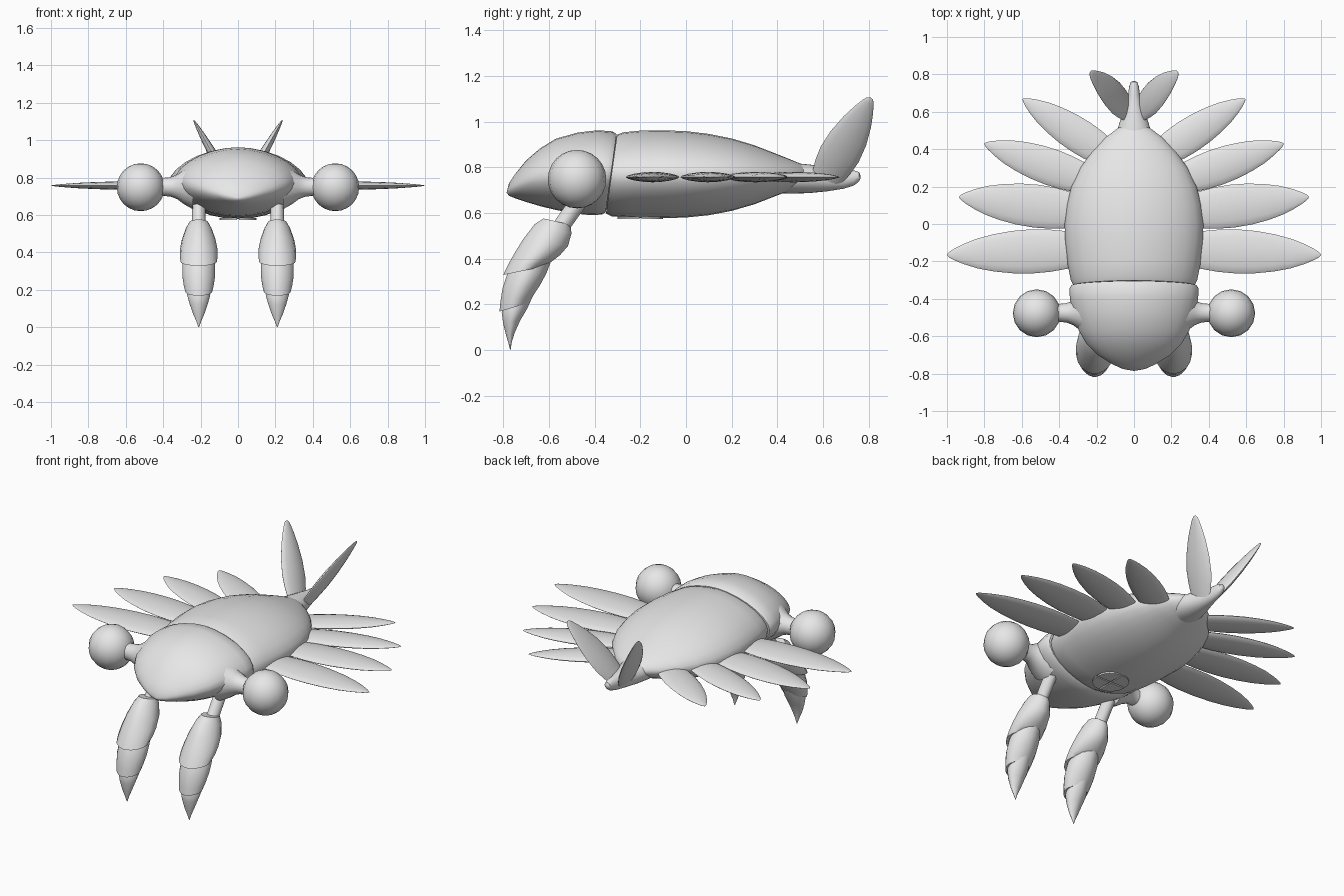
import bpy, bmesh, math
from mathutils import Vector as V

if "Cube" in bpy.data.objects:
    bpy.data.objects.remove(bpy.data.objects["Cube"])

grey = bpy.data.materials.new("shell grey")
grey.diffuse_color = (0.8, 0.8, 0.8, 1)
grey.use_nodes = True
grey.node_tree.nodes["Principled BSDF"].inputs["Base Color"].default_value = grey.diffuse_color


def finish(name, bm, angle=40):
    bmesh.ops.remove_doubles(bm, verts=bm.verts, dist=1e-5)
    bmesh.ops.recalc_face_normals(bm, faces=bm.faces)
    me = bpy.data.meshes.new(name)
    bm.to_mesh(me)
    bm.free()
    me.materials.append(grey)
    ob = bpy.data.objects.new(name, me)
    bpy.context.collection.objects.link(ob)
    bpy.ops.object.select_all(action='DESELECT')
    ob.select_set(True)
    bpy.context.view_layer.objects.active = ob
    bpy.ops.object.shade_smooth_by_angle(angle=math.radians(angle))
    return ob


def ring(c, u, v, n=20, p=2.0):
    """Super-ellipse around c with half axes u and v."""
    pts = []
    for i in range(n):
        a = math.tau * i / n
        co, si = math.cos(a), math.sin(a)
        pts.append(V(c) + V(u) * math.copysign(abs(co) ** (2 / p), co)
                   + V(v) * math.copysign(abs(si) ** (2 / p), si))
    return pts


def loft(name, rings, angle=40, side=1):
    bm = bmesh.new()
    rows = [[bm.verts.new((q.x * side, q.y, q.z)) for q in r] for r in rings]
    n = len(rows[0])
    for a, b in zip(rows, rows[1:]):
        for i in range(n):
            j = (i + 1) % n
            bm.faces.new((a[i], a[j], b[j], b[i]))
    bm.faces.new(rows[0])
    bm.faces.new(rows[-1])
    return finish(name, bm, angle)


def hull(name, stations, p=1.8):
    """Stations: y, top, bottom, half width, lean."""
    rings = []
    for y, top, bot, w, lean in stations:
        h = (top - bot) / 2
        rings.append(ring((0, y, (top + bot) / 2), (w, 0, 0), (0, lean * h, h), 28, p))
    loft(name, rings)


# Head shield, trunk and tail stump
hull("head", [
    (-.785, .692, .688, .004, 0), (-.775, .73, .675, .06, 0), (-.75, .768, .665, .115, 0),
    (-.70, .83, .648, .195, 0), (-.64, .882, .63, .255, 0), (-.57, .925, .613, .295, 0),
    (-.48, .952, .597, .325, .03), (-.40, .962, .59, .343, .08), (-.345, .957, .593, .345, .13),
    (-.328, .945, .603, .335, .14), (-.325, .91, .64, .28, .14)])
hull("body", [
    (-.328, .90, .63, .27, .14), (-.326, .943, .597, .325, .14), (-.30, .953, .585, .338, .14),
    (-.22, .96, .579, .354, .08), (-.10, .962, .577, .368, 0), (0, .958, .58, .371, 0),
    (.10, .946, .59, .36, 0), (.20, .926, .609, .335, 0), (.30, .896, .638, .288, 0),
    (.39, .861, .673, .222, 0), (.46, .833, .70, .155, 0), (.51, .812, .725, .09, 0),
    (.545, .79, .755, .015, 0)])
hull("tail", [
    (.36, .82, .69, .10, 0), (.46, .82, .684, .10, 0), (.54, .812, .687, .078, 0),
    (.62, .80, .695, .05, 0), (.69, .79, .706, .032, 0), (.735, .787, .72, .026, 0),
    (.758, .778, .738, .018, 0), (.765, .762, .752, .005, 0)], 2)

# Round mouth: four wedge plates under the belly
bm = bmesh.new()
for k in range(4):
    mid = math.pi / 4 + k * math.pi / 2
    cx, cy = .006 * math.cos(mid), -.2 + .006 * math.sin(mid)
    arc = [mid + math.radians(d) for d in range(-45, 46, 15)]
    flat = [(cx, cy)] + [(cx + .095 * math.cos(a), cy + .095 * math.sin(a)) for a in arc]
    low = [bm.verts.new((x, y, .574)) for x, y in flat]
    face = bm.faces.new(low)
    ext = bmesh.ops.extrude_face_region(bm, geom=[face])
    for v in ext["geom"]:
        if isinstance(v, bmesh.types.BMVert):
            v.co.z += .009
finish("mouth_plates", bm)


def blade(name, base, tip, chord, half, thick, profile, side):
    """Leaf-shaped plate with a lens section."""
    base, tip = V(base), V(tip)
    axis = (tip - base).normalized()
    c = V(chord)
    c = (c - axis * c.dot(axis)).normalized()
    nrm = axis.cross(c)
    rings = [ring(base.lerp(tip, t), c * half * w, nrm * thick * max(w, .02), 16, 1.7)
             for t, w in profile]
    loft(name, rings, 60, side)


leaf = [(0, .7), (.12, .85), (.25, .96), (.38, 1), (.52, .96), (.66, .84), (.78, .67),
        (.88, .45), (.95, .25), (.985, .12), (1, .02)]
finp = [(0, .75), (.15, .92), (.3, 1), (.5, .93), (.7, .72), (.85, .48), (.95, .28),
        (.985, .17), (1, .04)]

lobes = [((.27, -.135), (1.0, -.165), .118), ((.27, .065), (.935, .145), .115),
         ((.22, .225), (.80, .43), .098), ((.10, .345), (.595, .668), .092)]

for side, tag in ((1, "right"), (-1, "left")):
    # Swimming lobes
    for i, (b, t, h) in enumerate(lobes):
        blade(f"lobe_{i + 1}_{tag}", (*b, .757), (*t, .757), (-.2, 1, 0), h, .023, leaf, side)

    # Tail fin
    blade(f"tail_fin_{tag}", (.035, .615, .75), (.236, .808, 1.105), (0, 1, 0),
          .092, .026, finp, side)

    # Eye stalk and eye
    loft(f"eye_stalk_{tag}", [ring((x, -.475, .75), (0, r, 0), (0, 0, r), 16) for x, r in
         ((.24, .12), (.29, .092), (.325, .066), (.36, .052), (.40, .048), (.45, .052))], 60, side)
    bm = bmesh.new()
    bmesh.ops.create_uvsphere(bm, u_segments=16, v_segments=12, radius=.128)
    for v in bm.verts:
        v.co += V((side * .52, -.477, .748))
    finish(f"eye_{tag}", bm, 60)

    # Grasping arm: stalk and three overlapping segments (front y, z, back y, z, half width)
    def arm(name, rows):
        rings = []
        for fy, fz, by, bz, w in rows:
            f, b = V((.21, fy, fz)), V((.21, by, bz))
            rings.append(ring((f + b) / 2, (w, 0, 0), (f - b) / 2, 18, 1.8))
        loft(f"{name}_{tag}", rings, 45, side)

    arm("arm_stalk", [(-.51, .66, -.43, .64, .036), (-.60, .53, -.53, .50, .036)])
    arm("arm_upper", [(-.625, .576, -.505, .548, .05), (-.665, .55, -.50, .51, .068),
                      (-.715, .485, -.515, .455, .09), (-.755, .42, -.55, .415, .10),
                      (-.785, .365, -.59, .385, .101), (-.802, .328, -.625, .365, .096),
                      (-.78, .335, -.65, .365, .07)])
    arm("arm_middle", [(-.75, .40, -.585, .40, .07), (-.785, .33, -.61, .335, .088),
                       (-.805, .27, -.64, .28, .088), (-.814, .21, -.67, .235, .08),
                       (-.818, .168, -.69, .205, .071), (-.795, .175, -.71, .205, .05)])
    arm("arm_claw", [(-.785, .23, -.67, .235, .055), (-.808, .165, -.695, .18, .062),
                     (-.802, .12, -.725, .13, .049), (-.79, .07, -.75, .075, .031),
                     (-.778, .03, -.763, .033, .013), (-.77, 0, -.768, 0, .002)])
